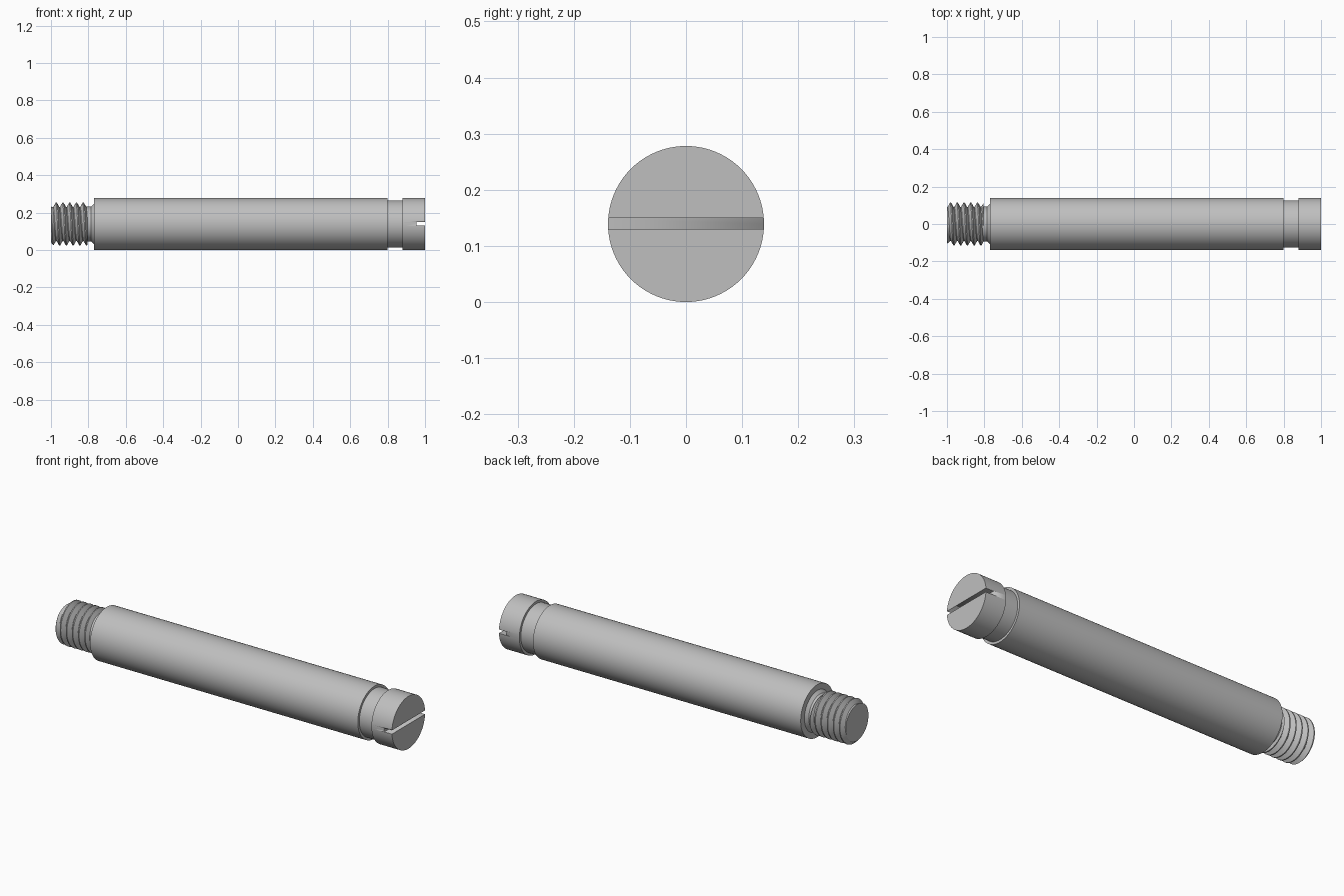
import bpy
import bmesh
from math import cos, sin, tau, radians
from mathutils import Matrix

if "Cube" in bpy.data.objects:
    bpy.data.objects.remove(bpy.data.objects["Cube"])

R = 0.139          # outer radius, also the height of the axis
SEG = 96

steel = bpy.data.materials.new("light grey steel")
steel.use_nodes = True
GREY = (0.52, 0.52, 0.52, 1)
steel.diffuse_color = GREY
steel.node_tree.nodes["Principled BSDF"].inputs["Base Color"].default_value = GREY


def finish(bm, name, angle=30):
    """Turn a bmesh into a smooth-shaded steel object with sharp edges kept."""
    bmesh.ops.recalc_face_normals(bm, faces=bm.faces)
    mesh = bpy.data.meshes.new(name)
    bm.to_mesh(mesh)
    bm.free()
    mesh.materials.append(steel)
    obj = bpy.data.objects.new(name, mesh)
    bpy.context.collection.objects.link(obj)
    bpy.ops.object.select_all(action="DESELECT")
    obj.select_set(True)
    bpy.context.view_layer.objects.active = obj
    bpy.ops.object.shade_smooth_by_angle(angle=radians(angle))
    return obj


def point(x, r, a):
    return (x, r * cos(a), R + r * sin(a))


def lathe(name, profile):
    """Closed solid turned about the x axis from (x, radius) points."""
    bm = bmesh.new()
    rings = [[bm.verts.new(point(x, r, tau * i / SEG)) for i in range(SEG)]
             for x, r in profile]
    for a, b in zip(rings, rings[1:]):
        for i in range(SEG):
            j = (i + 1) % SEG
            bm.faces.new((a[i], a[j], b[j], b[i]))
    bm.faces.new(rings[0])
    bm.faces.new(rings[-1])
    return finish(bm, name)


# Shank, with the relief neck, the groove and the head
shank = lathe("shank", [
    (-0.82, 0.093), (-0.785, 0.093), (-0.77, 0.108), (-0.77, R),
    (0.8, R), (0.8, 0.126), (0.88, 0.126), (0.88, R), (1.0, R)])

# Screwdriver slot across the head
bm = bmesh.new()
bmesh.ops.create_cube(bm, size=1, matrix=Matrix.Translation((1.0, 0, R + 0.001))
                      @ Matrix.Diagonal((0.09, 0.4, 0.02, 1)))
cutter = finish(bm, "slot_cutter")
cutter.hide_render = True
mod = shank.modifiers.new("slot", "BOOLEAN")
mod.operation = "DIFFERENCE"
mod.solver = "EXACT"
mod.object = cutter
bpy.context.view_layer.objects.active = shank
bpy.ops.object.modifier_apply(modifier="slot")
bpy.data.objects.remove(cutter)

# Helical thread: one tooth section swept along a spiral, then cut square
PITCH, ROOT, CREST = 0.036, 0.09, 0.114
START, END, TURNS = -1.0, -0.805, 9
tooth = [(0, ROOT), (0.08, ROOT), (0.46, CREST), (0.62, CREST), (1, ROOT)]
bm = bmesh.new()
previous = None
for n in range(SEG * TURNS + 1):
    turn = n / SEG
    row = []
    for t, r in tooth:
        x = START + PITCH * (turn + t - 2)
        r = min(r, max(ROOT, 0.1 + (x - START)))     # lead-in chamfer
        row.append(bm.verts.new(point(x, r, tau * turn)))
    if previous:
        for k in range(len(tooth) - 1):
            bm.faces.new((previous[k], previous[k + 1], row[k + 1], row[k]))
    previous = row
bmesh.ops.remove_doubles(bm, verts=bm.verts, dist=0.00001)
for x, side in ((START, -1), (END, 1)):
    cut = bmesh.ops.bisect_plane(
        bm, geom=bm.verts[:] + bm.edges[:] + bm.faces[:], dist=0.000001,
        plane_co=(x, 0, 0), plane_no=(side, 0, 0), clear_outer=True)
    edges = [e for e in cut["geom_cut"] if isinstance(e, bmesh.types.BMEdge)]
    bmesh.ops.holes_fill(bm, edges=edges, sides=0)
finish(bm, "thread", 25)
